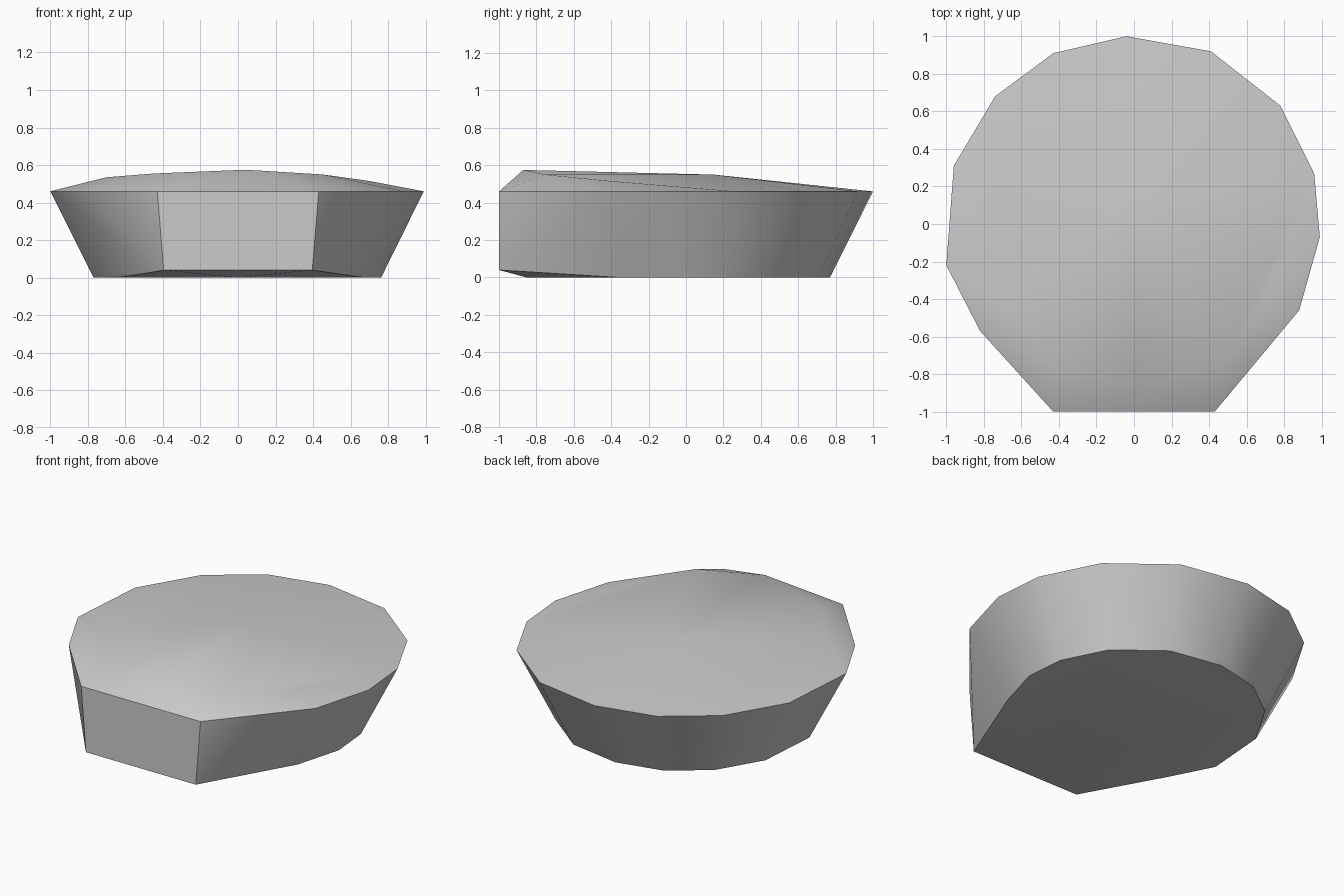
import bpy, bmesh, math

cube = bpy.data.objects.get("Cube")
if cube:
    bpy.data.objects.remove(cube, do_unlink=True)

# Stone colour
stone = bpy.data.materials.new("light_grey_stone")
grey = (0.6, 0.6, 0.6, 1)
stone.diffuse_color = grey
stone.use_nodes = True
stone.node_tree.nodes["Principled BSDF"].inputs["Base Color"].default_value = grey

# Rim outline: flat front edge, then round the back
RIM_Z, BASE_SCALE = 0.46, 0.77
front_edge = [(-0.43, -1), (0.43, -1)]
round_edge = [(0.88, -0.46), (0.99, -0.07), (0.96, 0.27), (0.78, 0.63),
              (0.41, 0.92), (-0.04, 1), (-0.43, 0.91), (-0.74, 0.68),
              (-0.96, 0.31), (-1, -0.22), (-0.82, -0.57)]
points = [(x, y, RIM_Z) for x, y in front_edge + round_edge]

# Tapered base, with an upright front and a bevelled lower front edge
points += [(x * BASE_SCALE, y * BASE_SCALE, 0) for x, y in round_edge]
points += [(x * 0.92, y, 0.04) for x, y in front_edge]
points.append((0, -0.85, 0))

# Low crown, highest just behind the front edge
points += [(0.04, -0.87, 0.575), (0.45, -0.75, 0.55), (-0.45, -0.75, 0.555),
           (-0.70, -0.42, 0.535), (0.70, -0.40, 0.515), (0, 0.15, 0.55)]

# Wrap the facets around the outline
bm = bmesh.new()
for p in points:
    bm.verts.new(p)
hull = bmesh.ops.convex_hull(bm, input=bm.verts[:])
loose = [v for v in bm.verts if not v.link_faces]
bmesh.ops.delete(bm, geom=loose, context='VERTS')
bmesh.ops.dissolve_limit(bm, angle_limit=math.radians(0.5),
                         verts=bm.verts[:], edges=bm.edges[:])
bmesh.ops.recalc_face_normals(bm, faces=bm.faces[:])
mesh = bpy.data.meshes.new("faceted_stone")
bm.to_mesh(mesh)
bm.free()
mesh.materials.append(stone)
obj = bpy.data.objects.new("faceted_stone", mesh)
bpy.context.collection.objects.link(obj)

# Smooth sides and crown, crisp rim and front
bpy.ops.object.select_all(action='DESELECT')
obj.select_set(True)
bpy.context.view_layer.objects.active = obj
bpy.ops.object.shade_smooth_by_angle(angle=math.radians(32))
